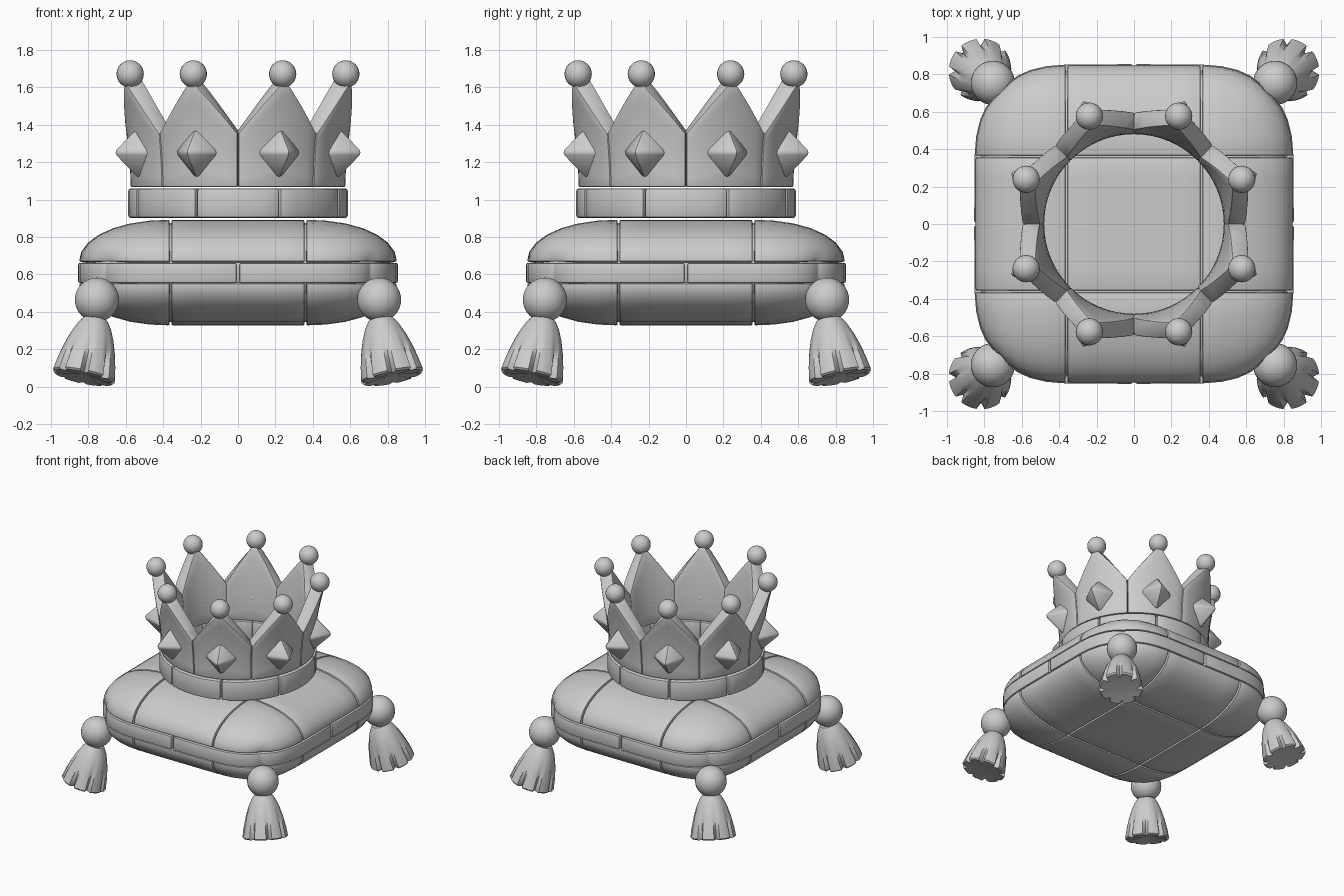
import bpy, bmesh
from math import sin, cos, pi, sqrt, radians
from mathutils import Vector, Matrix

cube = bpy.data.objects.get("Cube")
if cube:
    bpy.data.objects.remove(cube, do_unlink=True)

GREY = (0.6, 0.6, 0.6, 1)
mat = bpy.data.materials.new("plain_grey")
mat.use_nodes = True
mat.diffuse_color = GREY
mat.node_tree.nodes["Principled BSDF"].inputs["Base Color"].default_value = GREY


def finish(name, bm, thickness=0, bevel=0, angle=35):
    """Turn a bmesh into an object, thicken inward, round its edges and shade it."""
    mesh = bpy.data.meshes.new(name)
    bm.to_mesh(mesh)
    bm.free()
    mesh.materials.append(mat)
    obj = bpy.data.objects.new(name, mesh)
    bpy.context.collection.objects.link(obj)
    bpy.ops.object.select_all(action='DESELECT')
    bpy.context.view_layer.objects.active = obj
    obj.select_set(True)
    if thickness:
        mod = obj.modifiers.new("Thickness", 'SOLIDIFY')
        mod.thickness, mod.offset = thickness, -1
        bpy.ops.object.modifier_apply(modifier=mod.name)
    if bevel:
        mod = obj.modifiers.new("Round", 'BEVEL')
        mod.width, mod.segments = bevel, 2
        mod.limit_method, mod.angle_limit = 'ANGLE', radians(40)
        bpy.ops.object.modifier_apply(modifier=mod.name)
    bpy.ops.object.shade_smooth_by_angle(angle=radians(angle))
    return obj


def add_grid(bm, point, us, vs, flip=False):
    """Sheet of quads through point(u, v)."""
    rows = [[bm.verts.new(point(u, v)) for u in us] for v in vs]
    for a, b in zip(rows, rows[1:]):
        for i in range(len(us) - 1):
            quad = [a[i], a[i + 1], b[i + 1], b[i]]
            bm.faces.new(quad[::-1] if flip else quad)


def sheet(name, point, us, vs, flip=False, thickness=0, bevel=0):
    bm = bmesh.new()
    add_grid(bm, point, us, vs, flip)
    return finish(name, bm, thickness, bevel)


def spread(a, b, n):
    return [a + (b - a) * i / n for i in range(n + 1)]


# Cushion shape: straight seams inside, rounded square outside
HALF, SEAM, MID = 0.84, 0.43, 0.61
GAP = 0.007


def past_seam(t):
    return max(0, (abs(t) - SEAM) / (1 - SEAM))


def outline(u, v):
    a, b = past_seam(u), past_seam(v)
    corner = 0.165 * (a * b) ** 2
    return (HALF * u * (1 - corner + 0.012 * a * (1 - v * v)),
            HALF * v * (1 - corner + 0.012 * b * (1 - u * u)))


def dome(u, v):
    return sqrt(max(0, (1 - past_seam(u) ** 2.2) * (1 - past_seam(v) ** 2.2)))


# Sample positions for the low, middle and high strip of the cushion
outer = [SEAM + GAP + (1 - SEAM - GAP) * sin(i / 7 * pi / 2) for i in range(8)]
strips = {"low": [-t for t in reversed(outer)],
          "middle": spread(GAP - SEAM, SEAM - GAP, 6),
          "high": outer}

for side, sign in (("upper", 1), ("lower", -1)):
    def panel_point(u, v):
        x, y = outline(u, v)
        return x, y, MID + sign * (0.06 + 0.222 * dome(u, v))
    for across, us in strips.items():
        for along, vs in strips.items():
            sheet(f"{side}_cushion_panel_{across}_{along}", panel_point, us, vs,
                  sign < 0, 0.035, 0.008)

# Core that closes the seams
bm = bmesh.new()
samples = strips["low"] + strips["middle"] + strips["high"]
for sign in (1, -1):
    def core_point(u, v):
        x, y = outline(u, v)
        return x * 0.97, y * 0.97, MID + sign * 0.265 * dome(u, v)
    add_grid(bm, core_point, samples, samples, sign < 0)
bmesh.ops.remove_doubles(bm, verts=bm.verts, dist=0.0005)
finish("cushion_core", bm)

# Piping band: four pieces, each wrapping one corner
side_steps = [0.01, 0.22, SEAM] + outer[1:]
path = [(1, t) for t in side_steps] + [(t, 1) for t in reversed(side_steps[:-1])]
for k in range(4):
    def band_point(i, z):
        x, y = outline(*path[i])
        return Matrix.Rotation(k * pi / 2, 3, 'Z') @ Vector((x * 1.005, y * 1.005, z))
    sheet(f"cushion_band_{k + 1}", band_point, range(len(path)), (0.555, 0.662),
          False, 0.05, 0.012)

# Crown: base ring blocks, spikes, beads and gems
EIGHTH = pi / 4
for k in range(8):
    def ring_point(t, z):
        a = k * EIGHTH + t * (EIGHTH / 2 - 0.008)
        return 0.587 * cos(a), 0.587 * sin(a), z
    sheet(f"crown_ring_block_{k + 1}", ring_point, spread(-1, 1, 6), (0.903, 1.06),
          False, 0.1, 0.013)

    mid = (k + 0.5) * EIGHTH

    def spike_point(t, f):
        z = 1.068 + f * (0.285 + 0.285 * (1 - abs(t)))
        a = mid + t * (EIGHTH / 2 - 0.004)
        r = 0.575 + 0.085 * ((z - 1.068) / 0.57) ** 2
        return r * cos(a), r * sin(a), z
    sheet(f"crown_spike_{k + 1}", spike_point, spread(-1, 1, 8), spread(0, 1, 6),
          False, 0.095, 0.008)

    bm = bmesh.new()
    bmesh.ops.create_uvsphere(bm, u_segments=24, v_segments=14, radius=0.073)
    bm.transform(Matrix.Translation((0.624 * cos(mid), 0.624 * sin(mid), 1.672)))
    finish(f"crown_bead_{k + 1}", bm, angle=60)

    # Diamond gem: four-sided double pyramid with softened edges
    bm = bmesh.new()
    tips = [bm.verts.new(p) for p in ((0, 0.128, 0), (0, 0, 0.15), (0, -0.128, 0), (0, 0, -0.15))]
    front, back = bm.verts.new((0.155, 0, 0)), bm.verts.new((-0.1, 0, 0))
    for a, b in zip(tips, tips[1:] + tips[:1]):
        bm.faces.new((a, b, front))
        bm.faces.new((b, a, back))
    bm.transform(Matrix.Rotation(mid, 4, 'Z') @ Matrix.Translation((0.572, 0, 1.252)))
    finish(f"crown_gem_{k + 1}", bm, bevel=0.016)

# Tassels: knot ball and a notched skirt leaning outward
skirt = [(0, 0), (0.065, 0), (0.092, 0.04), (0.118, 0.1), (0.14, 0.17),
         (0.157, 0.24), (0.17, 0.315), (0.16, 0.325), (0, 0.31)]
SEGMENTS, NOTCH_EVERY = 48, 6
for k, corner in enumerate(("back_left", "back_right", "front_right", "front_left")):
    turn = Matrix.Rotation((k + 0.5) * pi / 2, 4, 'Z')
    reach = 0.755 * sqrt(2)

    bm = bmesh.new()
    bmesh.ops.create_uvsphere(bm, u_segments=28, v_segments=16, radius=0.118)
    bm.transform(turn @ Matrix.Translation((reach, 0, 0.465)))
    finish(f"tassel_knot_{corner}", bm, angle=60)

    def skirt_point(i, j):
        r, s = skirt[int(j)]
        if i % NOTCH_EVERY == 0:
            r *= 1 - 0.25 * (s / 0.325) ** 2
        a = i / SEGMENTS * 2 * pi
        return r * cos(a), r * sin(a), -s
    bm = bmesh.new()
    add_grid(bm, skirt_point, range(SEGMENTS + 1), range(len(skirt)), True)
    bmesh.ops.remove_doubles(bm, verts=bm.verts, dist=0.0005)
    lean = Matrix.Rotation(-radians(16.5), 4, 'Y')
    bm.transform(turn @ Matrix.Translation((reach + 0.008, 0, 0.36)) @ lean)
    finish(f"tassel_skirt_{corner}", bm)
